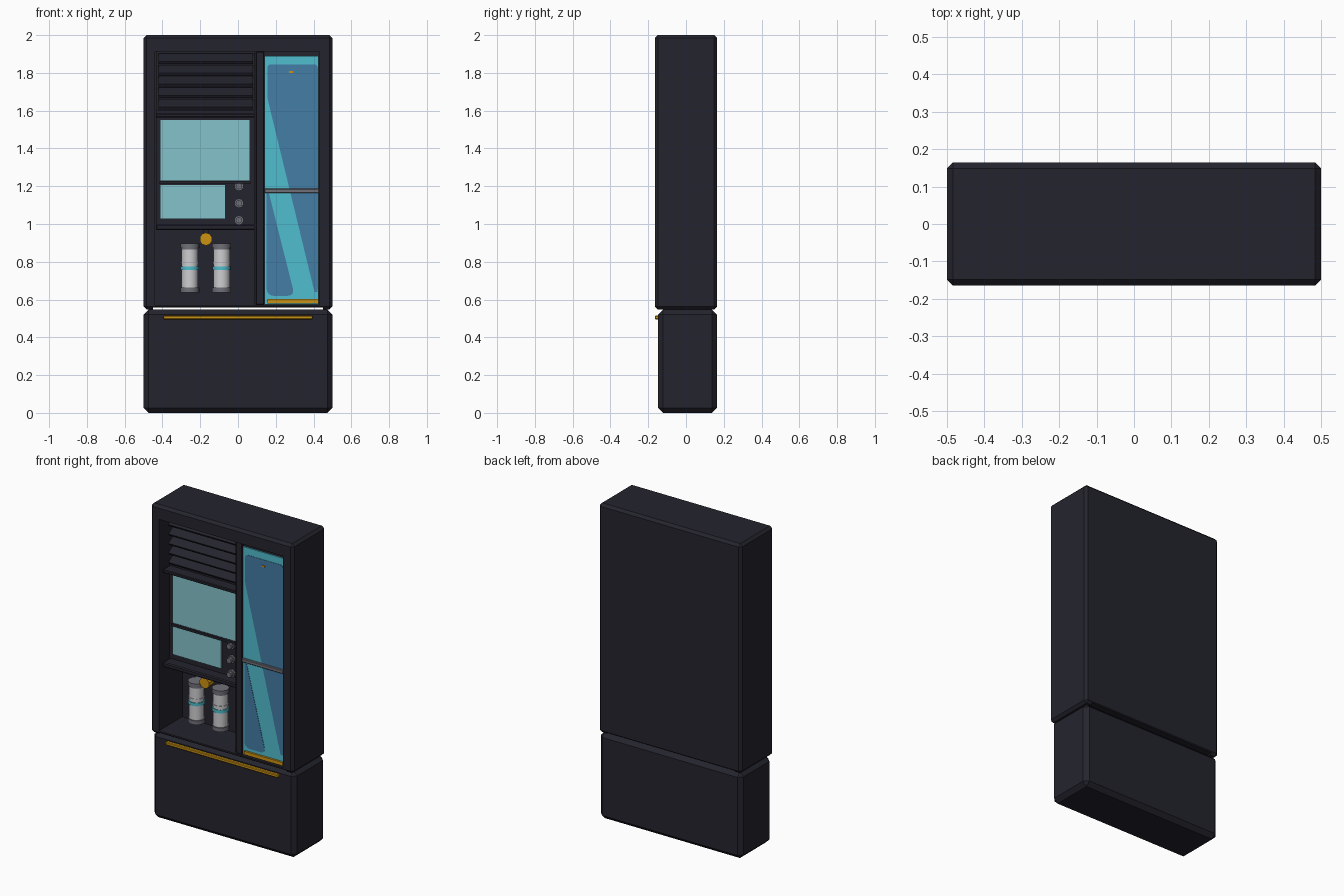
import bpy, bmesh, math
from mathutils import Matrix, Vector

if "Cube" in bpy.data.objects:
    bpy.data.objects.remove(bpy.data.objects["Cube"])


def material(name, r, g, b):
    m = bpy.data.materials.new(name)
    m.diffuse_color = (r, g, b, 1)
    m.use_nodes = True
    m.node_tree.nodes["Principled BSDF"].inputs["Base Color"].default_value = m.diffuse_color
    return m


DARK = material("charcoal", .0175, .0175, .027)
CYAN = material("cyan_glass", .08, .51, .61)
BLUE = material("blue_glass", .056, .205, .38)
SCREEN = material("pale_screen", .23, .55, .60)
WHITE = material("bottle_white", .62, .62, .64)
GREY = material("steel_grey", .16, .16, .19)
GOLD = material("amber", .60, .29, .006)


def finish(name, bm, mat):
    bmesh.ops.recalc_face_normals(bm, faces=bm.faces)
    me = bpy.data.meshes.new(name)
    bm.to_mesh(me)
    bm.free()
    me.materials.append(mat)
    ob = bpy.data.objects.new(name, me)
    bpy.context.collection.objects.link(ob)
    return ob


def box(name, mat, x, y, z, chamfer=0, tilt=0):
    """Box from (min, max) ranges, optionally chamfered and tilted about x."""
    bm = bmesh.new()
    bmesh.ops.create_cube(bm, size=1)
    size = Vector((x[1] - x[0], y[1] - y[0], z[1] - z[0]))
    mid = Vector((sum(x) / 2, sum(y) / 2, sum(z) / 2))
    bmesh.ops.scale(bm, vec=size, verts=bm.verts)
    if chamfer:
        bmesh.ops.bevel(bm, geom=bm.edges[:], offset=chamfer, segments=1,
                        affect='EDGES', profile=.5)
    bm.transform(Matrix.Translation(mid) @ Matrix.Rotation(tilt, 4, 'X'))
    return finish(name, bm, mat)


def cylinder(name, mat, centre, r, length, axis='Z', sides=20, smooth=True):
    bm = bmesh.new()
    bmesh.ops.create_cone(bm, cap_ends=True, segments=sides, radius1=r,
                          radius2=r, depth=length)
    rot = Matrix.Rotation(math.pi / 2, 4, 'X') if axis == 'Y' else Matrix()
    bm.transform(Matrix.Translation(centre) @ rot)
    ob = finish(name, bm, mat)
    if smooth:
        for p in ob.data.polygons:
            p.use_smooth = len(p.vertices) == 4
    return ob


def plate(name, mat, points, y, thick, rounding):
    """Thin front-facing plate from an (x, z) outline with rounded corners."""
    bm = bmesh.new()
    bm.faces.new([bm.verts.new((px, y, pz)) for px, pz in points])
    bmesh.ops.bevel(bm, geom=bm.verts[:], offset=rounding, segments=4,
                    affect='VERTICES', profile=.5)
    ext = bmesh.ops.extrude_face_region(bm, geom=bm.faces[:])
    vs = [v for v in ext['geom'] if isinstance(v, bmesh.types.BMVert)]
    bmesh.ops.translate(bm, vec=(0, thick, 0), verts=vs)
    return finish(name, bm, mat)


def cut(target, cutter):
    cutter.hide_render = True
    mod = target.modifiers.new("cut", 'BOOLEAN')
    mod.operation, mod.solver, mod.object = 'DIFFERENCE', 'EXACT', cutter
    bpy.context.view_layer.objects.active = target
    bpy.ops.object.modifier_apply(modifier=mod.name)
    bpy.data.objects.remove(cutter)


# Upper cabinet: chamfered shell, open front, thin gap under its floor
cabinet = box("upper_cabinet", DARK, (-.5, .5), (-.165, .165), (.547, 2), .016)
cut(cabinet, box("bay_cutter", DARK, (-.44, .43), (-.3, .07), (.572, 1.913)))
cut(cabinet, box("gap_cutter", DARK, (-.45, .45), (-.3, .3), (.5, .558)))

# Lower cabinet with its long pull
box("lower_cabinet", DARK, (-.5, .5), (-.147, .163), (0, .547), .026)
box("drawer_handle", GOLD, (-.395, .395), (-.165, -.14), (.495, .515), .004)

# Divider post and dark block behind the tall door
box("divider_post", DARK, (.095, .138), (-.158, .07), (.572, 1.913), .004)
box("divider_lip", DARK, (.085, .1), (-.145, .07), (.572, 1.905))
box("door_backing", DARK, (.13, .43), (-.142, .07), (.572, 1.913))

# Tall glass door with two blue panes split by a slanted stripe
box("door_glass", CYAN, (.14, .425), (-.15, -.142), (.575, 1.89))
plate("upper_blue_pane", BLUE,
      [(.155, 1.845), (.423, 1.845), (.423, .64), (.405, .64), (.155, 1.67)],
      -.152, .003, .02)
plate("lower_blue_pane", BLUE,
      [(.152, .62), (.3, .62), (.152, 1.21)], -.152, .003, .035)
box("door_bar", GREY, (.14, .43), (-.164, -.148), (1.163, 1.187), .004)
box("door_sill_strip", GOLD, (.155, .425), (-.162, -.148), (.58, .602))
box("door_tab", GOLD, (.27, .295), (-.156, -.15), (1.8, 1.81))

# Control panel with ledges above and below
box("control_panel", DARK, (-.435, .09), (-.065, .07), (.98, 1.6))
box("lower_ledge", DARK, (-.435, .09), (-.135, .07), (.968, .998), .006)
box("upper_ledge", DARK, (-.435, .09), (-.135, .07), (1.565, 1.585), .004)
box("main_screen", SCREEN, (-.41, .06), (-.072, -.064), (1.23, 1.55))
box("small_screen", SCREEN, (-.41, -.068), (-.072, -.064), (1.03, 1.207))
box("screen_rail", DARK, (-.415, .065), (-.08, -.064), (1.212, 1.226))
for i, z in enumerate((1.2, 1.11, 1.02)):
    cylinder(f"knob_base_{i}", GREY, (.005, -.07, z), .025, .02, 'Y', 10, False)
    cylinder(f"knob_cap_{i}", GREY, (.005, -.085, z), .017, .03, 'Y', 8, False)

# Louvred vent
box("vent_backing", DARK, (-.435, .09), (-.02, .07), (1.58, 1.913))
for i in range(5):
    z = 1.875 - i * .06
    box(f"vent_slat_{i}", DARK, (-.42, .08), (-.1, -.02), (z - .008, z + .008),
        0, math.radians(32))

# Dispenser nozzle
cylinder("dispenser_nozzle", GOLD, (-.17, -.07, .92), .034, .05, 'Y', 10, False)
box("nozzle_mount", DARK, (-.185, -.155), (-.06, -.03), (.92, .97))

# Two bottles
for side, x in (("left", -.255), ("right", -.087)):
    for part, mat, r, z0, z1 in (
            ("body", WHITE, .044, .65, .89), ("base", GREY, .05, .638, .664),
            ("collar", GREY, .046, .866, .874), ("cap", GREY, .05, .872, .898),
            ("band", CYAN, .049, .756, .776), ("ring", WHITE, .047, .79, .8)):
        cylinder(f"{side}_bottle_{part}", mat, (x, -.05, (z0 + z1) / 2), r, z1 - z0)
